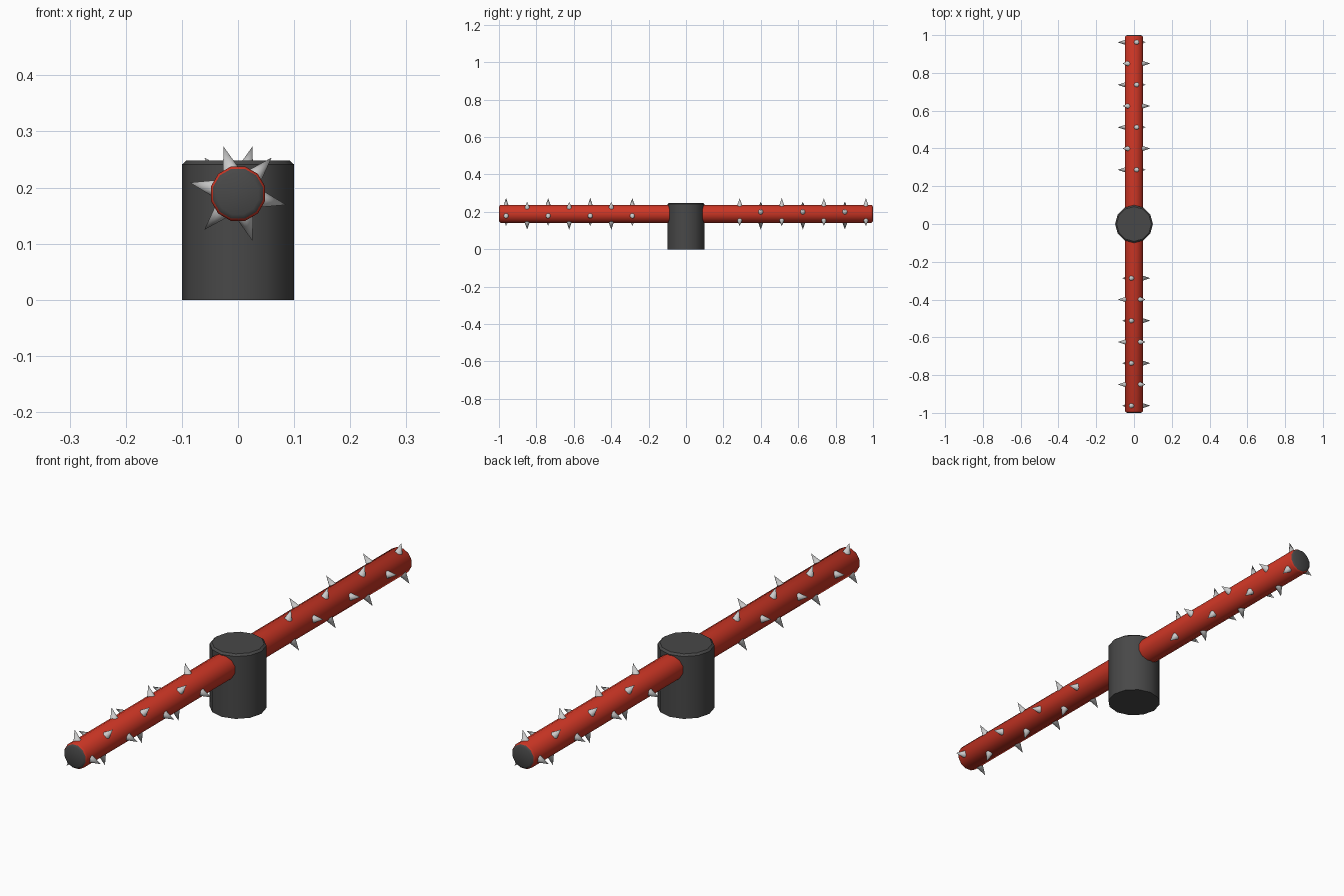
import bpy
import bmesh
from math import radians, sin, cos, pi
from mathutils import Matrix, Vector

if "Cube" in bpy.data.objects:
    bpy.data.objects.remove(bpy.data.objects["Cube"])

AXIS_Z = 0.189      # height of the rod centre line
SIDES = 12


def material(name, rgb):
    mat = bpy.data.materials.new(name)
    mat.use_nodes = True
    mat.diffuse_color = (*rgb, 1)
    mat.node_tree.nodes["Principled BSDF"].inputs["Base Color"].default_value = (*rgb, 1)
    return mat


red = material("red paint", (0.6, 0.036, 0.018))
dark = material("dark grey", (0.065, 0.065, 0.065))
steel = material("light steel", (0.6, 0.6, 0.6))


def finish(bm, name, *mats):
    """Turn the bmesh into a smooth shaded object with sharp rims."""
    bmesh.ops.recalc_face_normals(bm, faces=bm.faces)
    me = bpy.data.meshes.new(name)
    bm.to_mesh(me)
    bm.free()
    for mat in mats:
        me.materials.append(mat)
    me.shade_smooth()
    me.set_sharp_from_angle(angle=radians(40))
    obj = bpy.data.objects.new(name, me)
    bpy.context.collection.objects.link(obj)
    return obj


def lathe(profile, turn=0.0):
    """Closed solid of revolution about z from (radius, height) points."""
    bm = bmesh.new()
    rings = []
    for r, h in profile:
        angles = [turn + 2 * pi * i / SIDES for i in range(SIDES)]
        rings.append([bm.verts.new((r * cos(a), r * sin(a), h)) for a in angles])
    for lower, upper in zip(rings, rings[1:]):
        for i in range(SIDES):
            j = (i + 1) % SIDES
            bm.faces.new((lower[i], lower[j], upper[j], upper[i]))
    bm.faces.new(rings[0][::-1])
    bm.faces.new(rings[-1])
    return bm


# Hub: upright cylinder with a chamfered top rim
finish(lathe([(0.1, 0), (0.1, 0.241), (0.092, 0.248)]), "hub", dark)

# Rod: long red bar through the hub with dark chamfered ends
half = [(0.05, 0.99), (0.046, 0.996), (0.038, 1.0)]
profile = [(r, -y) for r, y in reversed(half)] + half
bm = lathe(profile, turn=pi / SIDES)
for face in bm.faces:
    face.material_index = int(abs(face.calc_center_median().z) > 0.995)
bm.transform(Matrix.Translation((0, 0, AXIS_Z)) @ Matrix.Rotation(-pi / 2, 4, "X"))
finish(bm, "rod", red, dark)

# Spikes: rings of three, every second ring turned by half a step
BASE, TIP = 0.04, 0.088
for name, side in (("front_spikes", -1), ("back_spikes", 1)):
    bm = bmesh.new()
    for ring in range(7):
        y = side * (0.287 + 0.1125 * ring)
        for k in range(3):
            a = radians(107 + 60 * (ring % 2) + 120 * k)
            out = Vector((-side * cos(a), 0, sin(a)))
            place = Matrix.Translation(Vector((0, y, AXIS_Z)) + out * (BASE + TIP) / 2)
            bmesh.ops.create_cone(
                bm, cap_ends=True, segments=SIDES, radius1=0.016, radius2=0,
                depth=TIP - BASE,
                matrix=place @ out.to_track_quat("Z", "Y").to_matrix().to_4x4())
    finish(bm, name, steel)
